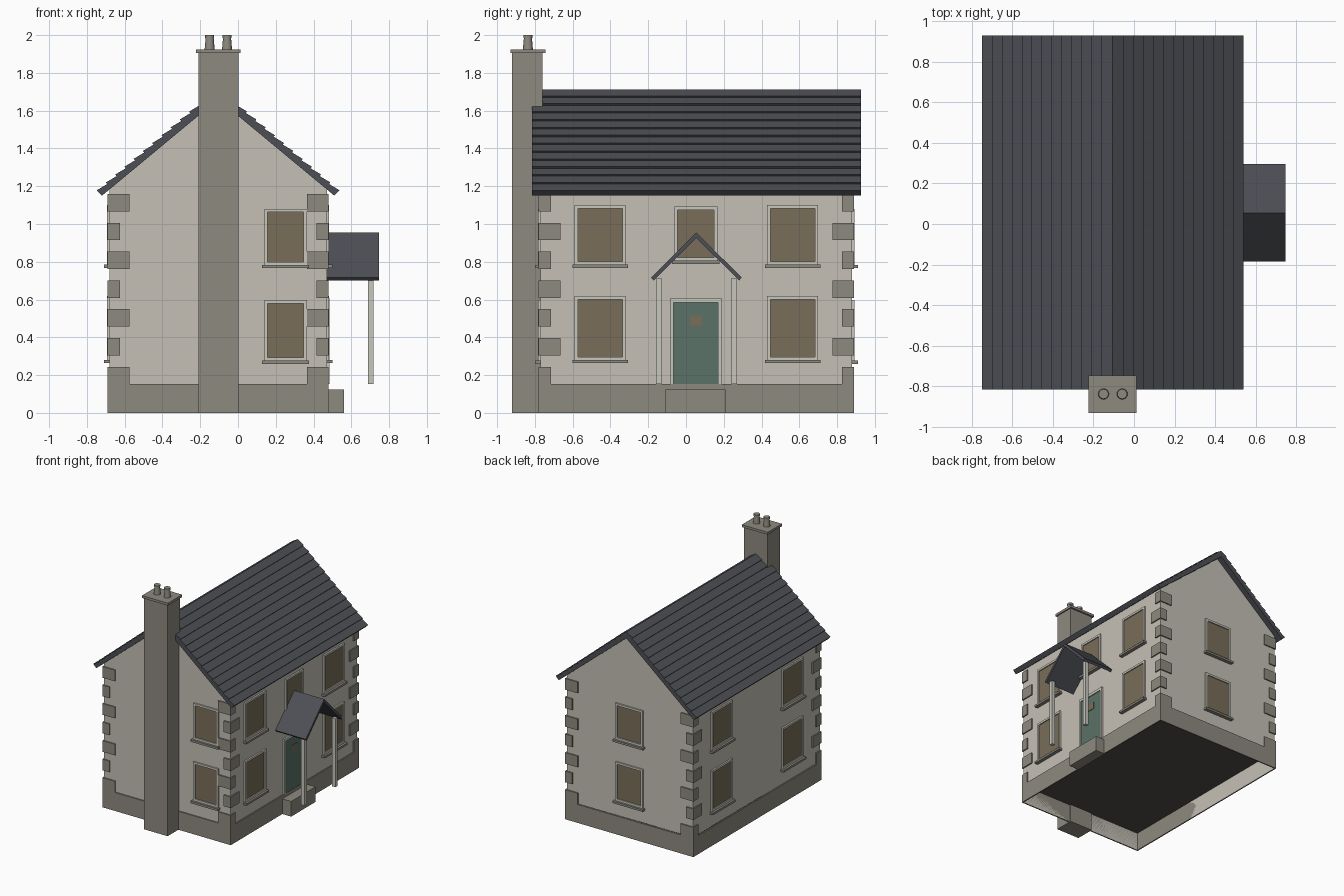
import bpy, bmesh, math
from mathutils import Vector

if "Cube" in bpy.data.objects:
    bpy.data.objects.remove(bpy.data.objects["Cube"])

CX, CY = -0.105, 0.055          # centre of the house body
HX, HY = 0.575, 0.825           # half sizes of the rendered walls


def mat(name, c):
    m = bpy.data.materials.new(name)
    m.diffuse_color = (*c, 1)
    m.use_nodes = True
    m.node_tree.nodes["Principled BSDF"].inputs["Base Color"].default_value = m.diffuse_color
    return m


WALL = mat("render_wall", (0.56, 0.53, 0.47))
STONE = mat("stone", (0.27, 0.255, 0.215))
SLATE = mat("slate", (0.075, 0.078, 0.09))
GLASS = mat("glass", (0.19, 0.155, 0.10))
FRAME = mat("frame", (0.58, 0.57, 0.51))
GREEN = mat("door_green", (0.10, 0.17, 0.135))
DARK = mat("underside", (0.08, 0.075, 0.07))


def finish(name, bm, m):
    bmesh.ops.recalc_face_normals(bm, faces=bm.faces)
    me = bpy.data.meshes.new(name)
    bm.to_mesh(me)
    bm.free()
    me.materials.append(m)
    ob = bpy.data.objects.new(name, me)
    bpy.context.collection.objects.link(ob)
    return ob


def box(name, x, y, z, m):
    bm = bmesh.new()
    bmesh.ops.create_cube(bm, size=1)
    for v in bm.verts:
        v.co = Vector([r[0] + (c + 0.5) * (r[1] - r[0]) for r, c in zip((x, y, z), v.co)])
    return finish(name, bm, m)


def prism(name, pts, axis, a, b, m):
    """Extrude a profile (horizontal, z) along the x or y axis."""
    bm = bmesh.new()
    vs = [bm.verts.new((a, u, z) if axis == 'x' else (u, a, z)) for u, z in pts]
    f = bm.faces.new(vs)
    r = bmesh.ops.extrude_face_region(bm, geom=[f])
    d = (b - a, 0, 0) if axis == 'x' else (0, b - a, 0)
    bmesh.ops.translate(bm, vec=d, verts=[g for g in r['geom'] if isinstance(g, bmesh.types.BMVert)])
    return finish(name, bm, m)


def on_wall(name, side, u, z, d, m):
    """Box on a wall: u along it, d = outward depth range from its surface."""
    axis, s = side
    base = (CX + s * HX) if axis == 'x' else (CY + s * HY)
    n = sorted(base + s * k for k in d)
    return box(name, n, u, z, m) if axis == 'x' else box(name, u, n, z, m)


def window(side, c, w, z0, z1, t=0.017, over=0.012):
    h = w / 2
    on_wall("window_glass", side, (c - h + t, c + h - t), (z0 + t, z1 - t), (-0.01, 0.004), GLASS)
    for a in (c - h, c + h - t):
        on_wall("window_jamb", side, (a, a + t), (z0, z1), (-0.01, 0.013), FRAME)
    for b in (z0, z1 - t):
        on_wall("window_rail", side, (c - h + t, c + h - t), (b, b + t), (-0.01, 0.013), FRAME)
    on_wall("window_sill", side, (c - h - over, c + h + over), (z0 - 0.017, z0), (-0.01, 0.03), STONE)


# Walls with gables, open underneath, and the floor
walls = prism("walls", [(CX - HX, 0), (CX + HX, 0), (CX + HX, 1.187), (CX, 1.664), (CX - HX, 1.187)],
              'y', CY - HY, CY + HY, WALL)
bm = bmesh.new()
bm.from_mesh(walls.data)
bm.faces.ensure_lookup_table()
bmesh.ops.delete(bm, geom=[f for f in bm.faces if f.normal.z < -0.9], context='FACES_ONLY')
bm.to_mesh(walls.data)
bm.free()
box("floor", (CX - HX, CX + HX), (CY - HY, CY + HY), (0.15, 0.16), DARK)

# Plinth band around the base
P = 0.01
for s in (-1, 1):
    on_wall("plinth_side", ('x', s), (CY - HY - P, CY + HY + P), (0, 0.152), (0, P), STONE)
    on_wall("plinth_end", ('y', s), (CX - HX, CX + HX), (0, 0.152), (0, P), STONE)

# Alternating corner stones
for sx in (-1, 1):
    for sy in (-1, 1):
        for i in range(7):
            dx, dy = (0.115, 0.065) if i % 2 == 0 else (0.065, 0.115)
            ex, ey = CX + sx * (HX + P), CY + sy * (HY + P)
            z = 0.152 + i * 0.1525
            box("corner_stone", sorted((ex, ex - sx * dx)), sorted((ey, ey - sy * dy)), (z, z + 0.092), STONE)

# Slate roof with stepped courses
N = 13
top = Vector((0, 1.712))
eave = Vector((0.636, 1.170))
nrm = Vector((0.542, 0.636)).normalized() * 0.011
half = []
for i in range(N):
    a, b = top.lerp(eave, i / N), top.lerp(eave, (i + 1) / N)
    half += [a, b + nrm]
half.append(Vector((0.615, 1.15)))
profile = [(CX + p.x, p.y) for p in half] + [(CX, 1.66)]
profile += [(CX - p.x, p.y) for p in reversed(half[1:])]
prism("roof", profile, 'y', -0.815, 0.927, SLATE)

# Chimney stack, cap and pots
box("chimney_stack", (-0.21, 0.003), (-0.92, -0.76), (0, 1.907), STONE)
box("chimney_cap", (-0.223, 0.013), (-0.93, -0.745), (1.905, 1.925), STONE)
for x in (-0.15, -0.058):
    for z0, z1, r0, r1 in ((1.92, 1.988, 0.027, 0.021), (1.985, 2.0, 0.024, 0.024)):
        bm = bmesh.new()
        bmesh.ops.create_cone(bm, cap_ends=True, segments=16, radius1=r0, radius2=r1, depth=z1 - z0)
        bmesh.ops.translate(bm, vec=(x, -0.837, (z0 + z1) / 2), verts=bm.verts)
        pot = finish("chimney_pot", bm, STONE)
        for f in pot.data.polygons:
            f.use_smooth = len(f.vertices) == 4

# Windows: entrance side, opposite side, then both gable ends
for side, off in ((('x', 1), 0.51), (('x', -1), 0.46)):
    for s in (-1, 1):
        window(side, CY + s * off, 0.27, 0.785, 1.10)
        window(side, CY + s * off, 0.27, 0.28, 0.618)
window(('x', 1), 0.052, 0.227, 0.806, 1.092)
for side, c, w in ((('y', -1), 0.252, 0.225), (('y', 1), CX, 0.25)):
    window(side, c, w, 0.783, 1.08)
    window(side, c, w, 0.277, 0.597)

# Door with frame, small pane and step
E = ('x', 1)
on_wall("door", E, (-0.065, 0.17), (0.152, 0.585), (-0.01, 0.006), GREEN)
on_wall("door_pane", E, (0.02, 0.085), (0.46, 0.515), (0, 0.010), GLASS)
for a in (-0.083, 0.17):
    on_wall("door_jamb", E, (a, a + 0.018), (0.152, 0.607), (-0.01, 0.014), FRAME)
on_wall("door_head", E, (-0.065, 0.17), (0.585, 0.607), (-0.01, 0.014), FRAME)
box("door_step", (0.47, 0.56), (-0.108, 0.21), (0, 0.125), STONE)

# Porch canopy and posts
prism("porch_roof", [(CY, 0.955), (CY + 0.24, 0.716), (CY + 0.226, 0.701), (CY, 0.926),
                     (CY - 0.226, 0.701), (CY - 0.24, 0.716)], 'x', 0.47, 0.747, SLATE)
for s in (-1, 1):
    c = CY + s * 0.2
    box("porch_post", (0.688, 0.718), (c - 0.015, c + 0.015), (0.152, 0.715), FRAME)
